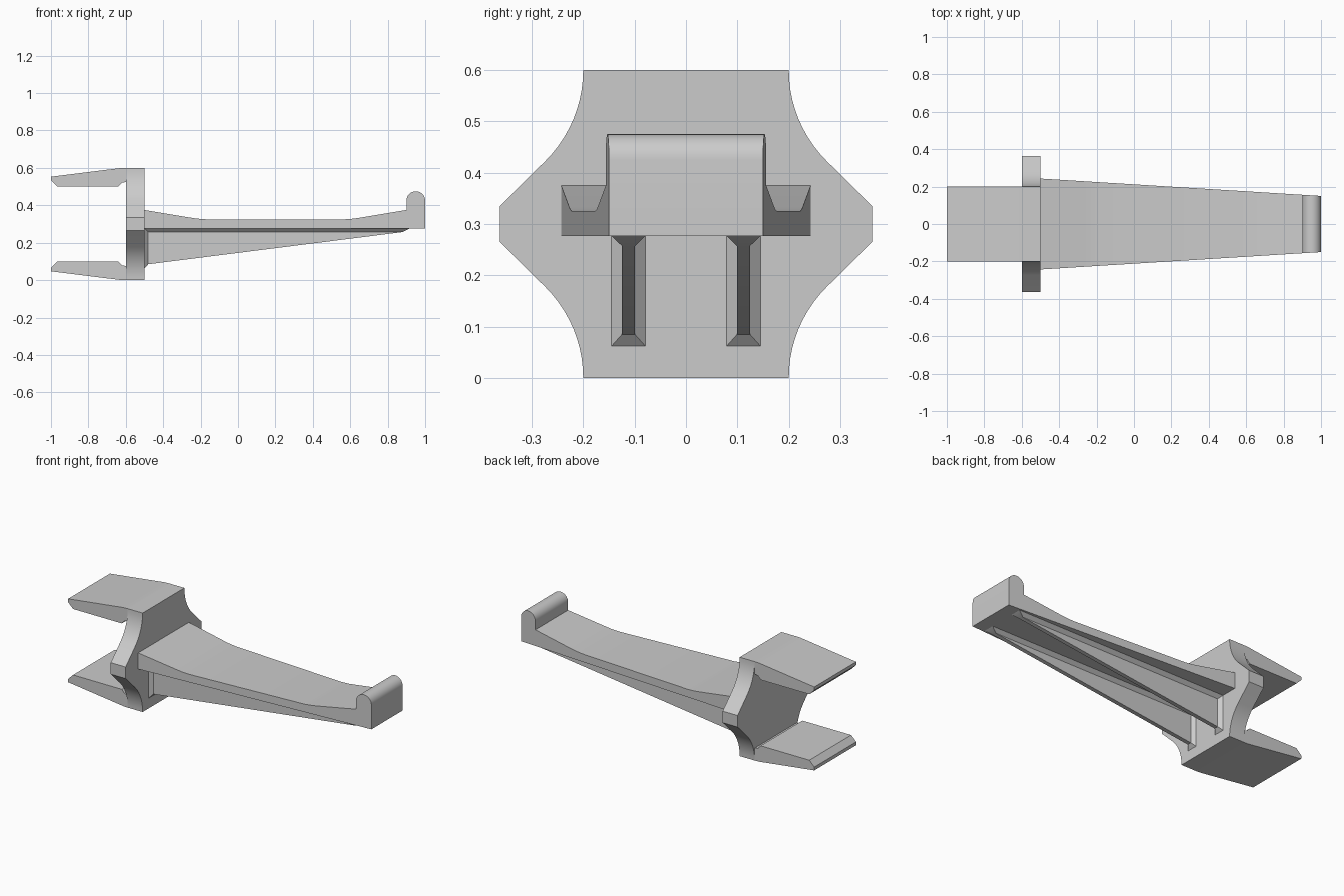
import bpy, bmesh
from math import sin, cos, pi, radians

cube = bpy.data.objects.get("Cube")
if cube:
    bpy.data.objects.remove(cube, do_unlink=True)

GREY = (0.6, 0.6, 0.6, 1)
grey = bpy.data.materials.new("plain_grey")
grey.use_nodes = True
grey.diffuse_color = GREY
grey.node_tree.nodes["Principled BSDF"].inputs["Base Color"].default_value = GREY


def loft(bm, ring_a, ring_b):
    """Closed solid between two rings with matching points."""
    a = [bm.verts.new(p) for p in ring_a]
    b = [bm.verts.new(p) for p in ring_b]
    bm.faces.new(a)
    bm.faces.new(b[::-1])
    for i in range(len(a)):
        j = (i + 1) % len(a)
        bm.faces.new((a[j], a[i], b[i], b[j]))


def finish(name, bm):
    bmesh.ops.recalc_face_normals(bm, faces=bm.faces)
    mesh = bpy.data.meshes.new(name)
    bm.to_mesh(mesh)
    bm.free()
    mesh.materials.append(grey)
    obj = bpy.data.objects.new(name, mesh)
    bpy.context.collection.objects.link(obj)
    bpy.ops.object.select_all(action='DESELECT')
    obj.select_set(True)
    bpy.context.view_layer.objects.active = obj
    bpy.ops.object.shade_smooth_by_angle(angle=radians(30))
    return obj


def across(name, profile, half_width):
    """Side profile (x, z) spread over y, with a half width that depends on x."""
    bm = bmesh.new()
    loft(bm, *[[(x, s * half_width(x), z) for x, z in profile] for s in (-1, 1)])
    return finish(name, bm)


def rect_x(x, y, half, z0, z1):
    return [(x, y - half, z0), (x, y + half, z0), (x, y + half, z1), (x, y - half, z1)]


def rect_z(z, y, half, x0, x1):
    return [(x0, y - half, z), (x1, y - half, z), (x1, y + half, z), (x0, y + half, z)]


# Plate: one concave corner, mirrored to all four
R, MID = 0.25, 0.3
corner = [(0.2 + R * (1 - cos(t * pi / 40)), 0.6 - R * sin(t * pi / 40)) for t in range(11)]
corner.append((0.363, 0.335))
right_side = corner + [(y, 2 * MID - z) for y, z in reversed(corner)]
outline = right_side + [(-y, z) for y, z in reversed(right_side)]
bm = bmesh.new()
loft(bm, *[[(x, y, z) for y, z in outline] for x in (-0.6, -0.5)])
finish("plate", bm)

# Clip jaws: upper profile and its mirror image
jaw = [(-0.6, 0.6), (-0.63, 0.599), (-0.67, 0.594), (-1, 0.553), (-1, 0.533),
       (-0.967, 0.5), (-0.64, 0.5), (-0.622, 0.52), (-0.6, 0.525)]
across("upper_jaw", jaw, lambda x: 0.2)
across("lower_jaw", [(x, 2 * MID - z) for x, z in jaw], lambda x: 0.2)

# Tapered arm with a rounded lip at the tip
BASE = 0.277
lip = [(0.95 - 0.05 * cos(pi * t / 16), 0.425 + 0.05 * sin(pi * t / 16)) for t in range(17)]
arm = [(-0.5, BASE), (-0.5, 0.375), (-0.26, 0.335), (-0.22, 0.329), (-0.17, 0.325),
       (0.57, 0.325), (0.62, 0.329), (0.66, 0.335), (0.9, 0.375)] + lip + [(1, BASE)]
across("arm", arm, lambda x: 0.243 - 0.062 * (x + 0.5))

# Ribs under the arm, flared where they meet the arm and the plate
THIN, WIDE = 0.0125, 0.033
for name, y in (("left_rib", 0.112), ("right_rib", -0.112)):
    bm = bmesh.new()
    web = [(-0.5, BASE), (-0.5, 0.083), (-0.48, 0.085), (0.88, 0.257), (0.92, BASE)]
    loft(bm, *[[(x, y + s * THIN, z) for x, z in web] for s in (-1, 1)])
    loft(bm, rect_x(-0.5, y, WIDE, 0.062, BASE), rect_x(-0.48, y, THIN, 0.085, BASE))
    loft(bm, rect_z(BASE, y, WIDE, -0.5, 0.92), rect_z(0.257, y, THIN, -0.5, 0.88))
    finish(name, bm)
